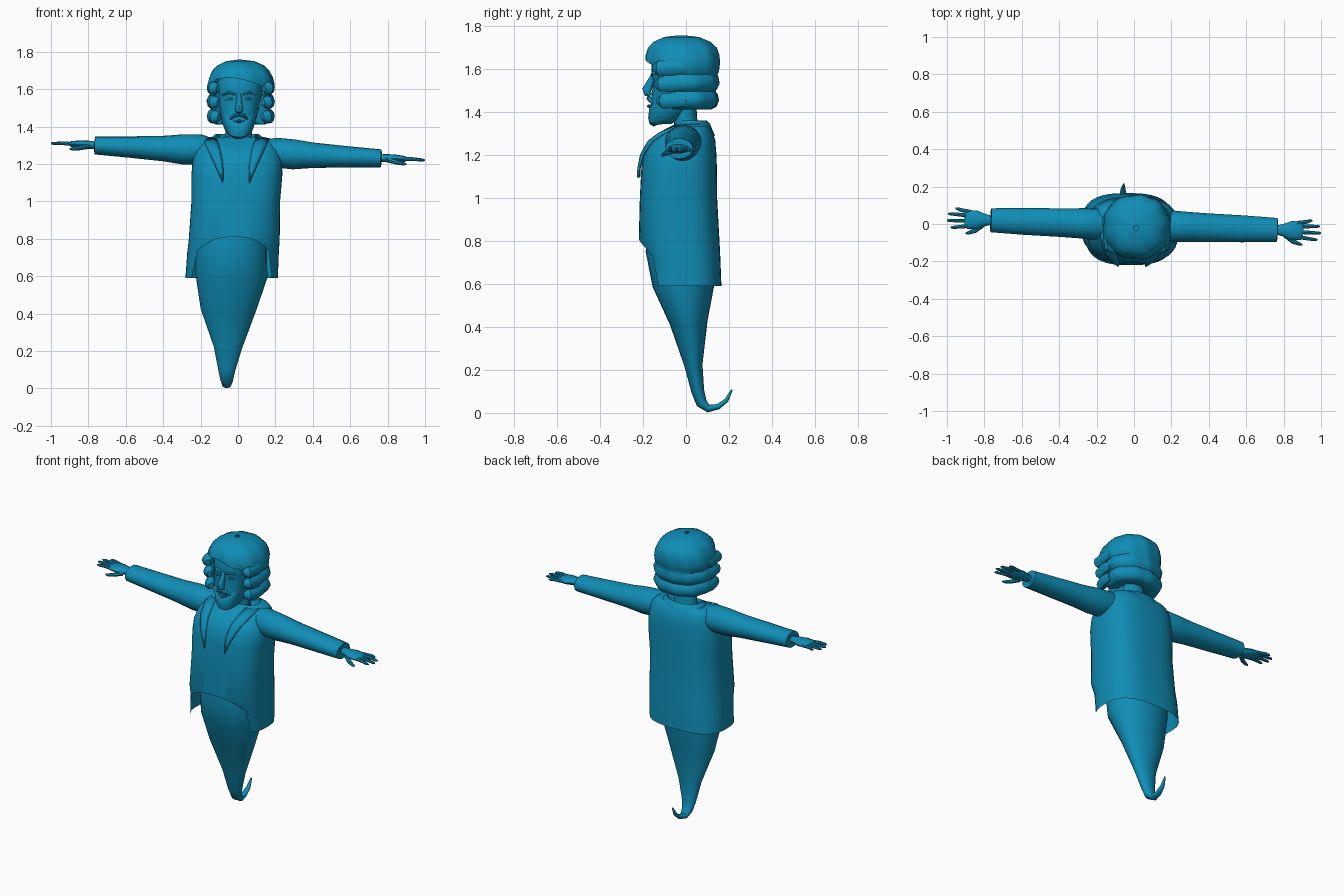
import bpy, bmesh, math
from mathutils import Vector

cube = bpy.data.objects.get("Cube")
if cube:
    bpy.data.objects.remove(cube)

teal = bpy.data.materials.new("teal")
teal.use_nodes = True
TEAL = (0.005, 0.27, 0.47, 1)
teal.diffuse_color = TEAL
teal.node_tree.nodes["Principled BSDF"].inputs["Base Color"].default_value = TEAL


def build(name, rows, closed=True, caps=False, angle=40):
    """Skin a list of point rows into a smooth-shaded object."""
    bm = bmesh.new()
    grid = [[bm.verts.new(p) for p in row] for row in rows]
    n = len(grid[0])
    for a, b in zip(grid, grid[1:]):
        for i in range(n if closed else n - 1):
            j = (i + 1) % n
            bm.faces.new((a[i], a[j], b[j], b[i]))
    if caps:
        bm.faces.new(grid[0])
        bm.faces.new(grid[-1])
    bmesh.ops.remove_doubles(bm, verts=bm.verts, dist=0.0005)
    bmesh.ops.recalc_face_normals(bm, faces=bm.faces)
    mesh = bpy.data.meshes.new(name)
    bm.to_mesh(mesh)
    bm.free()
    mesh.materials.append(teal)
    obj = bpy.data.objects.new(name, mesh)
    bpy.context.collection.objects.link(obj)
    bpy.ops.object.select_all(action="DESELECT")
    bpy.context.view_layer.objects.active = obj
    obj.select_set(True)
    bpy.ops.object.shade_smooth_by_angle(angle=math.radians(angle))
    return obj


def at_height(profile, z):
    """Interpolate a (z, cx, cy, rx, ry) profile that rises in z."""
    for a, b in zip(profile, profile[1:]):
        if a[0] <= z <= b[0] and b[0] > a[0]:
            t = (z - a[0]) / (b[0] - a[0])
            return [p + (q - p) * t for p, q in zip(a, b)]
    return profile[-1] if z > profile[-1][0] else profile[0]


def on_ring(ring, a, power):
    z, cx, cy, rx, ry = ring
    s, c = math.sin(a), math.cos(a)
    k = (abs(s) ** power + abs(c) ** power) ** (-1 / power)
    return Vector((cx + rx * s * k, cy - ry * c * k, z))


def loft(name, profile, n=32, power=2, hem=None, caps=False, angle=40):
    """Stacked rings; angle 0 faces front. hem(a) lifts the lower edge."""
    rows = []
    for ring in profile:
        row = []
        for i in range(n):
            a = math.tau * i / n
            low = hem(a) if hem else -1
            r = at_height(profile, low) if ring[0] < low else ring
            row.append(on_ring(r, a, power))
        rows.append(row)
    return build(name, rows, caps=caps, angle=angle)


def tube(name, path, side, n=12):
    """Elliptical tube along (point, side radius, other radius) stations."""
    rows = []
    pts = [Vector(p[0]) for p in path]
    for i, (_, r1, r2) in enumerate(path):
        tangent = pts[min(i + 1, len(pts) - 1)] - pts[max(i - 1, 0)]
        up = tangent.cross(side).normalized()
        across = up.cross(tangent).normalized()
        rows.append([pts[i] + across * r1 * math.cos(math.tau * k / n)
                     + up * r2 * math.sin(math.tau * k / n) for k in range(n)])
    return build(name, rows, caps=True)


X, Y = Vector((1, 0, 0)), Vector((0, 1, 0))

# Ghostly tail ending in an upturned hook
tube("tail", [((-.035, -.025, .86), .17, .15), ((-.035, -.02, .76), .19, .168),
              ((-.035, -.01, .6), .192, .146), ((-.052, .013, .42), .148, .088),
              ((-.053, .035, .22), .076, .042), ((-.06, .055, .1), .046, .03),
              ((-.06, .073, .045), .034, .026), ((-.06, .105, .02), .025, .018),
              ((-.06, .15, .029), .019, .013), ((-.058, .188, .058), .013, .01),
              ((-.055, .214, .108), .004, .004)], X, 24)

# Jacket and shirt body with an arched front hem
TORSO = [(.59, -.034, -.01, .247, .175), (.72, -.027, -.016, .245, .176),
         (.8, -.02, -.032, .243, .188), (1.0, -.012, -.035, .237, .18),
         (1.14, -.006, -.032, .243, .176), (1.21, -.004, -.027, .24, .168),
         (1.27, -.004, -.012, .225, .148), (1.31, -.005, .008, .21, .115),
         (1.335, -.005, .022, .185, .085), (1.345, -.005, .022, .14, .07),
         (1.32, -.005, .01, .08, .06)]
POWER = 2.8


def jacket_hem(a):
    u = abs(math.sin(a))
    if math.cos(a) > 0 and u < .72:
        return .81 - .08 * (u / .72) ** 3
    return .59


loft("jacket", TORSO, 48, POWER, jacket_hem)


def chest(x, z, lift):
    _, cx, cy, rx, ry = at_height(TORSO[:-1], z)
    u = min(abs(x - cx) / rx, .97)
    return Vector((x, cy - ry * (1 - u ** POWER) ** (1 / POWER) - lift, z))


# Pointed lapels and the collar behind the neck
for s, side in ((-1, "right"), (1, "left")):
    rows = []
    for k in range(8):
        t = k / 7
        z = 1.095 + .245 * t
        outer, inner = .07 + .11 * t, .07 + .035 * t - .06 * t * (1 - t)
        rows.append([chest(s * (inner + (outer - inner) * m / 3) - .01, z,
                           .012 + .01 * math.sin(math.pi * m / 3)) for m in range(4)])
    lapel = build(side + "_lapel", rows, closed=False)
    thick = lapel.modifiers.new("thickness", "SOLIDIFY")
    thick.thickness = .008

arc = [math.radians(60 + 240 * i / 20) for i in range(21)]
COLLAR = [(1.29, -.005, .02, .17, .115), (1.345, -.005, .022, .135, .09),
          (1.362, -.005, .02, .115, .075), (1.33, -.005, .015, .09, .06)]
build("collar", [[on_ring(r, a, 2) for a in arc] for r in COLLAR], closed=False)

# Arms and hands, set along a slightly tilted shoulder line
for s, side in ((-1, "right"), (1, "left")):
    def arm_point(d, y, z):
        return (s * d, y - .006 - .034 * s * d, z + 1.265 - .045 * s * d)

    sleeve = [(.12, .0, .06, .06), (.2, .005, .085, .08), (.3, .0, .08, .08),
              (.4, 0, .076, .068), (.58, 0, .072, .057), (.765, 0, .064, .048),
              (.768, 0, .05, .036), (.74, 0, .035, .022)]
    tube(side + "_sleeve", [(arm_point(d, 0, z), a, b) for d, z, a, b in sleeve], Y, 16)
    palm = [(.72, .026, .02), (.77, .026, .02), (.8, .034, .022),
            (.84, .05, .022), (.89, .05, .016), (.905, .04, .008)]
    tube(side + "_palm", [(arm_point(d, 0, .002), a, b) for d, a, b in palm], Y, 12)
    for finger, d, y in (("little", .955, .056), ("ring", .994, .027),
                         ("middle", 1.0, -.009), ("index", .98, -.045)):
        tube(f"{side}_{finger}_finger",
             [(arm_point(.87, y * .72, .002), .011, .011),
              (arm_point(.93, y * .9, .004), .01, .01),
              (arm_point(d - .012, y, .001), .008, .008),
              (arm_point(d, y, 0), .004, .004)], Y, 8)
    tube(side + "_thumb", [(arm_point(.81, -.025, -.008), .016, .014),
                           (arm_point(.85, -.058, -.018), .013, .012),
                           (arm_point(.885, -.072, -.024), .009, .009),
                           (arm_point(.9, -.074, -.025), .004, .004)], Y, 8)

# Neck and face
loft("neck", [(1.27, 0, 0, .085, .065), (1.33, .002, 0, .072, .055),
              (1.45, .005, -.005, .068, .052)], 20, caps=True)
loft("head", [(1.345, .004, -.11, .04, .04), (1.365, .004, -.1, .068, .065),
              (1.42, .004, -.07, .088, .095), (1.48, .005, -.06, .1, .1),
              (1.54, .008, -.045, .112, .108), (1.575, .01, -.04, .118, .12),
              (1.63, .012, -.03, .125, .132), (1.7, .015, -.02, .1, .11)],
     28, 2.3, caps=True)


# Full beard with a raised edge at the cheeks
def beard_row(z, grow, cy, rx, ry):
    half = [math.radians(-95 + 190 * i / 20) for i in range(21)]
    return [on_ring((z + grow * abs(math.sin(a)) ** 2, .004, cy, rx, ry), a, 2.2) for a in half]


build("beard", [beard_row(1.333, .01, -.115, .035, .035), beard_row(1.345, .015, -.11, .06, .06),
                beard_row(1.375, .03, -.09, .08, .086), beard_row(1.415, .06, -.075, .094, .096),
                beard_row(1.428, .08, -.07, .098, .09)], closed=False)

tube("nose", [((.006, -.145, 1.585), .012, .012), ((.006, -.163, 1.545), .013, .016),
              ((.006, -.182, 1.505), .02, .022), ((.006, -.178, 1.488), .022, .018),
              ((.006, -.165, 1.478), .012, .01)], X, 12)
for s, side in ((-1, "right"), (1, "left")):
    cx = .006
    tube(side + "_moustache", [((cx, -.172, 1.465), .012, .01),
                               ((cx + s * .025, -.168, 1.459), .013, .01),
                               ((cx + s * .048, -.15, 1.438), .005, .005)], Y, 8)
    tube(side + "_brow", [((cx + s * .018, -.15, 1.572), .014, .008),
                          ((cx + s * .05, -.148, 1.583), .014, .009),
                          ((cx + s * .085, -.12, 1.57), .01, .006)], Y, 8)
    tube(side + "_eyelid", [((cx + s * .025, -.143, 1.545), .008, .006),
                            ((cx + s * .045, -.142, 1.548), .014, .011),
                            ((cx + s * .072, -.125, 1.543), .008, .005)], Y, 8)
tube("lower_lip", [((-.022, -.158, 1.432), .006, .004), ((.006, -.17, 1.428), .012, .009),
                   ((.034, -.158, 1.432), .006, .004)], Y, 8)

# Wavy hair: stacked rolls, open at the face with a swept parting
HAIR = [(1.425, .015, 0, .07, .06), (1.412, .015, 0, .13, .115), (1.425, .015, 0, .162, .14),
        (1.455, .015, 0, .178, .152), (1.485, .015, 0, .168, .145),
        (1.497, .015, 0, .156, .135), (1.51, .015, -.002, .17, .146),
        (1.535, .015, -.003, .182, .157), (1.562, .015, -.005, .172, .153),
        (1.575, .015, -.006, .162, .15), (1.595, .015, -.012, .176, .163),
        (1.63, .015, -.016, .178, .172), (1.665, .015, -.016, .168, .17),
        (1.7, .015, -.016, .15, .158), (1.728, .015, -.018, .122, .13),
        (1.75, .012, -.02, .075, .082), (1.758, .01, -.022, .012, .014)]


def hairline(a):
    if math.cos(a) > math.cos(math.radians(53)):
        swing = math.sin(a) + .35
        return 1.66 - .05 * swing * swing
    return 0


hair = loft("hair", HAIR, 48, 2.2, hairline, angle=50)
# Soft vertical locks rippling around the head
for v in hair.data.vertices:
    a = math.atan2(v.co.x - .015, -v.co.y)
    ripple = 1 + .022 * math.cos(a * 9 + v.co.z * 14) * (1 if v.co.z < 1.73 else .3)
    v.co.x = .015 + (v.co.x - .015) * ripple
    v.co.y *= ripple

# Thick front edges of the side locks
for s, side in ((-1, "right"), (1, "left")):
    for k, z in enumerate((1.452, 1.53, 1.605)):
        tube(f"{side}_curl_{k + 1}",
             [((.015 + s * (.115 + .004 * k), -.128 - .01 * k, z), .014, .018),
              ((.015 + s * (.138 + .003 * k), -.108 - .01 * k, z), .03, .036),
              ((.015 + s * .156, -.06, z + .003), .026, .038),
              ((.015 + s * .16, .0, z + .003), .018, .03)], X, 10)
